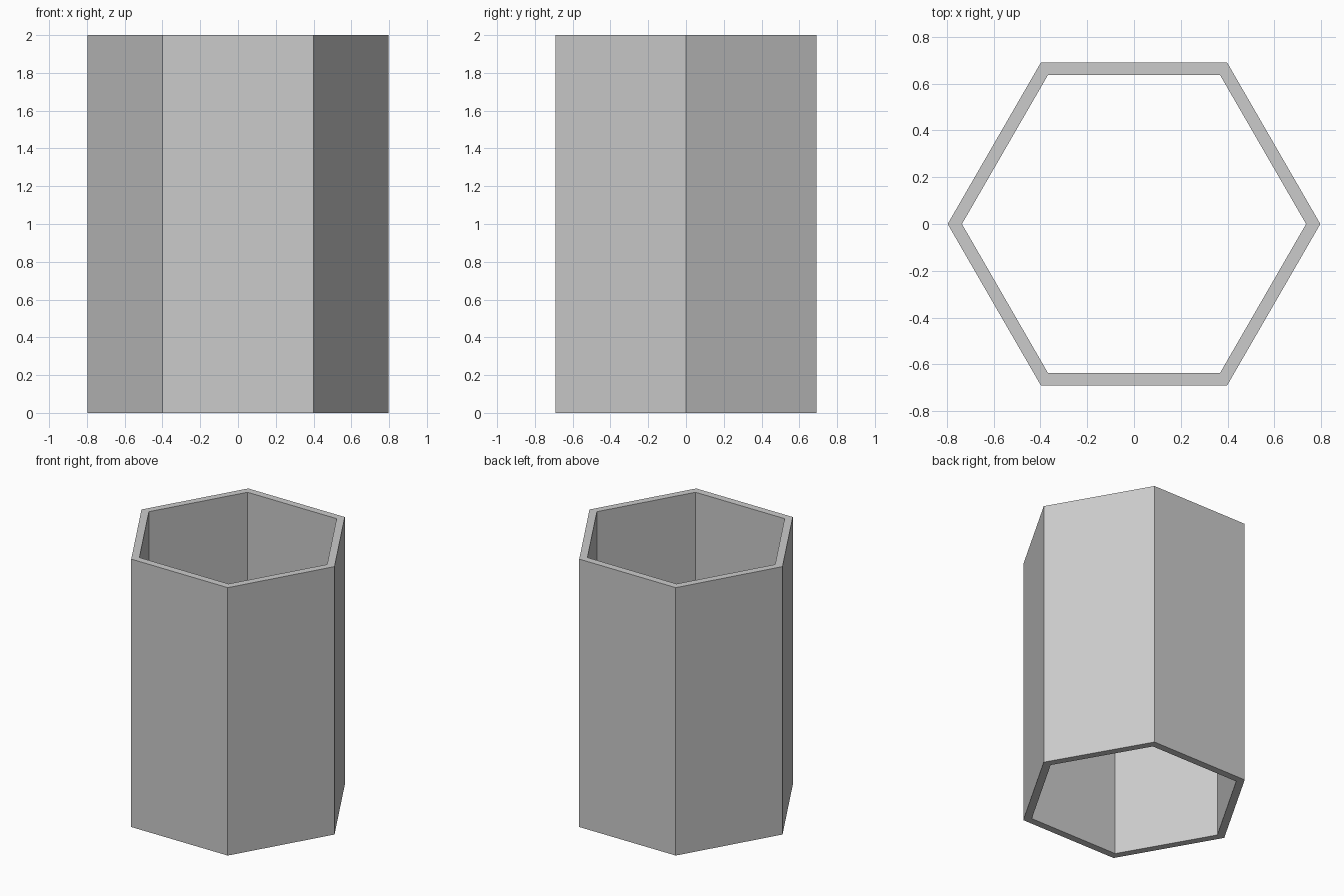
import bpy, bmesh
from math import cos, sin, pi

if "Cube" in bpy.data.objects:
    bpy.data.objects.remove(bpy.data.objects["Cube"])

SIDES, HEIGHT = 6, 2.0
OUTER, INNER = 0.797, 0.736  # corner radii

bm = bmesh.new()


def ring(radius, z):
    return [bm.verts.new((radius * cos(2 * pi * i / SIDES),
                          radius * sin(2 * pi * i / SIDES), z))
            for i in range(SIDES)]


# Rectangular wall section swept around the hexagon, open at both ends
rings = [ring(OUTER, 0), ring(OUTER, HEIGHT), ring(INNER, HEIGHT), ring(INNER, 0)]
for k in range(4):
    a, b = rings[k], rings[(k + 1) % 4]
    for i in range(SIDES):
        j = (i + 1) % SIDES
        bm.faces.new((a[i], a[j], b[j], b[i]))
bmesh.ops.recalc_face_normals(bm, faces=bm.faces)

mesh = bpy.data.meshes.new("hexagonal_tube")
bm.to_mesh(mesh)
bm.free()
bpy.context.collection.objects.link(bpy.data.objects.new("hexagonal_tube", mesh))
